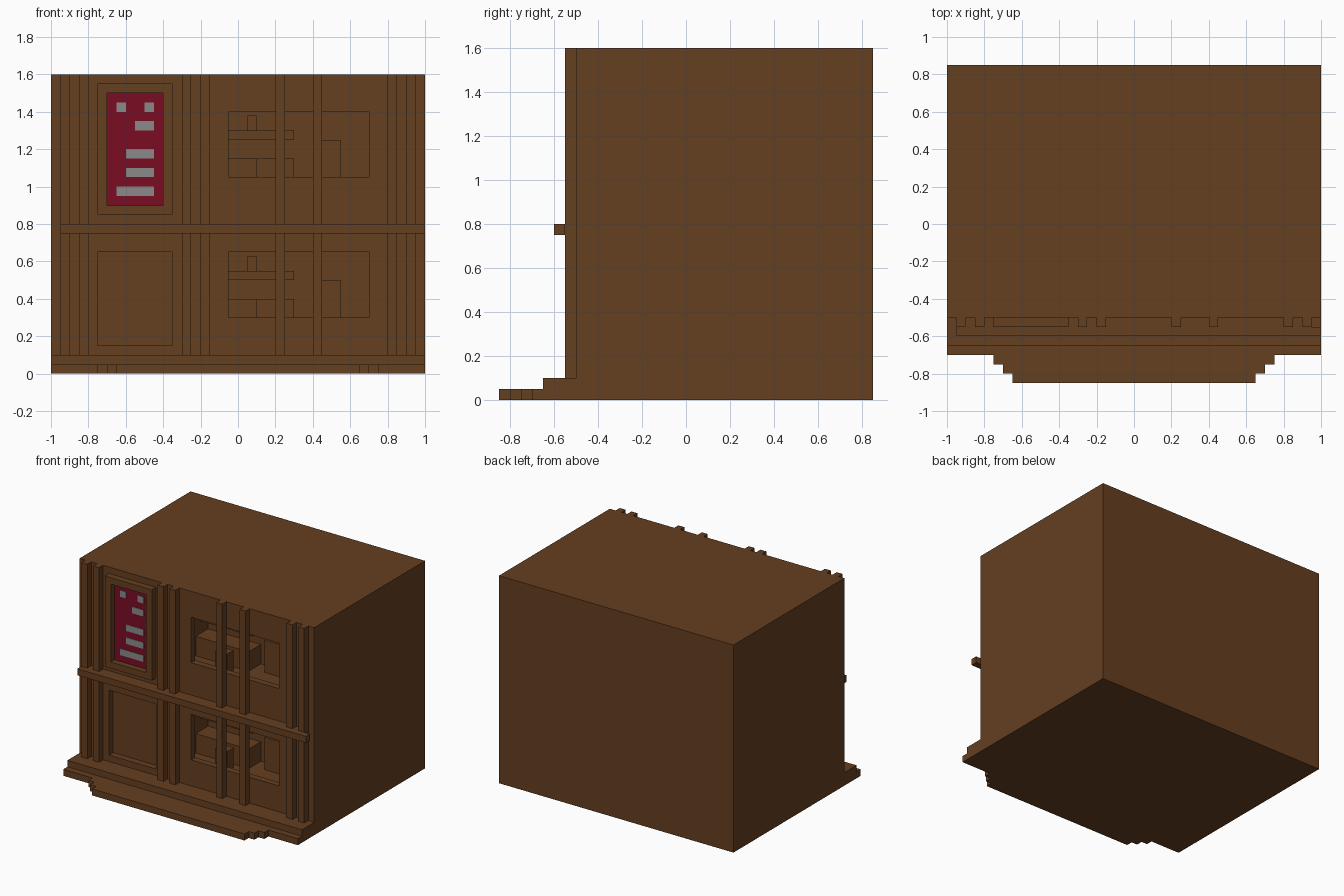
import bpy

old = bpy.data.objects.get("Cube")
if old:
    bpy.data.objects.remove(old, do_unlink=True)


def material(name, rgb):
    m = bpy.data.materials.new(name)
    m.diffuse_color = (*rgb, 1)
    m.use_nodes = True
    bsdf = m.node_tree.nodes["Principled BSDF"]
    bsdf.inputs["Base Color"].default_value = (*rgb, 1)
    bsdf.inputs["Roughness"].default_value = 0.9
    return m


BROWN = material("wood_brown", (0.130, 0.050, 0.0152))
RED = material("sign_red", (0.195, 0.0037, 0.0176))
GREY = material("mark_grey", (0.254, 0.254, 0.254))


def box(name, x, y, z, mat=BROWN):
    """Axis-aligned box from (min, max) pairs."""
    bpy.ops.mesh.primitive_cube_add(size=1, location=[sum(r) / 2 for r in (x, y, z)])
    ob = bpy.context.object
    ob.name = name
    ob.scale = [r[1] - r[0] for r in (x, y, z)]
    bpy.ops.object.transform_apply(location=False, rotation=False, scale=True)
    ob.data.materials.append(mat)
    return ob


def cut(target, x, y, z):
    """Subtract a box from the target and discard the cutter."""
    cutter = box("cutter", x, y, z)
    cutter.hide_render = True
    mod = target.modifiers.new("opening", "BOOLEAN")
    mod.operation = "DIFFERENCE"
    mod.solver = "EXACT"
    mod.object = cutter
    bpy.context.view_layer.objects.active = target
    bpy.ops.object.modifier_apply(modifier=mod.name)
    bpy.data.objects.remove(cutter, do_unlink=True)


FRONT = -0.5

# Main block with a shallow door recess and two windows opening into rooms
body = box("building_body", (-1, 1), (FRONT, 0.85), (0, 1.6))
cut(body, (-0.75, -0.35), (-0.6, FRONT + 0.05), (0.15, 0.65))
for floor, sill in (("lower", 0.30), ("upper", 1.05)):
    top = sill + 0.35
    cut(body, (-0.05, 0.70), (-0.6, FRONT + 0.05), (sill, top))
    cut(body, (-0.15, 0.75), (FRONT + 0.05, -0.15), (sill - 0.05, top + 0.05))
    # Furniture blocks in the room
    box(floor + "_counter", (-0.15, 0.30), (-0.30, -0.15), (sill - 0.05, sill + 0.10))
    box(floor + "_cabinet", (0.40, 0.55), (-0.25, -0.15), (sill - 0.05, sill + 0.20))
    box(floor + "_stool", (0.10, 0.20), (-0.42, -0.34), (sill - 0.05, sill + 0.10))
    box(floor + "_shelf", (-0.15, 0.30), (-0.25, -0.15), (sill + 0.20, sill + 0.25))
    for i, x in enumerate((-0.10, 0.05, 0.20)):
        box(f"{floor}_shelf_item_{i + 1}", (x, x + 0.05), (-0.22, -0.16),
            (sill + 0.25, sill + 0.33))

# Vertical battens on the facade
for i, x in enumerate((-0.95, -0.85, -0.30, -0.20, 0.20, 0.40, 0.80, 0.90)):
    box(f"facade_batten_{i + 1}", (x, x + 0.05), (FRONT - 0.05, FRONT), (0.1, 1.6))

# Ledge between the floors
box("floor_ledge_inner", (-0.95, 0.95), (-0.55, FRONT), (0.75, 0.80))
box("floor_ledge_outer", (-0.95, 1.0), (-0.60, -0.55), (0.75, 0.80))

# Stepped plinth and the narrowing front step
box("plinth_upper", (-1, 1), (-0.65, FRONT), (0.05, 0.10))
box("plinth_lower", (-1, 1), (-0.70, FRONT), (0, 0.05))
for i in range(3):
    w = 0.75 - 0.05 * i
    y = -0.70 - 0.05 * i
    box(f"front_step_{i + 1}", (-w, w), (y - 0.05, y), (0, 0.05))

# Raised sign frame
for side, x in (("right", -0.75), ("left", -0.40)):
    box("sign_frame_" + side, (x, x + 0.05), (-0.55, FRONT), (0.85, 1.55))
for side, z in (("bottom", 0.85), ("top", 1.50)):
    box("sign_frame_" + side, (-0.70, -0.40), (-0.55, FRONT), (z, z + 0.05))

# Sign panel with plain stripes and spots
box("sign_panel", (-0.70, -0.40), (FRONT - 0.004, FRONT), (0.90, 1.50), RED)
marks = [(-0.65, -0.45, 0.95), (-0.60, -0.45, 1.05), (-0.60, -0.45, 1.15),
         (-0.55, -0.45, 1.30), (-0.65, -0.60, 1.40), (-0.50, -0.45, 1.40)]
for i, (x0, x1, z) in enumerate(marks):
    box(f"sign_stripe_{i + 1}", (x0, x1), (FRONT - 0.007, FRONT - 0.004),
        (z, z + 0.05), GREY)
